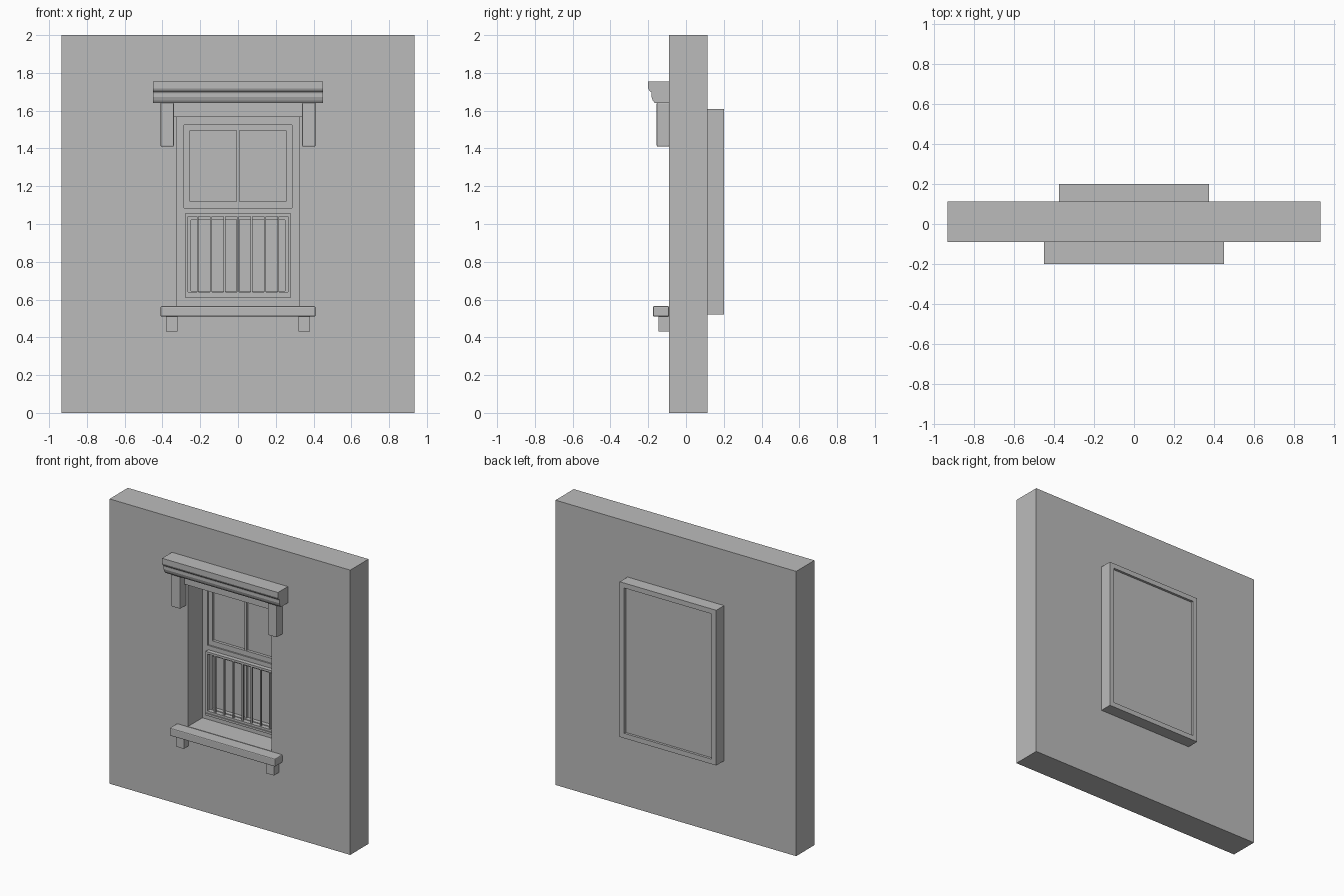
import bpy, bmesh

cube = bpy.data.objects.get("Cube")
if cube:
    bpy.data.objects.remove(cube, do_unlink=True)

stone = bpy.data.materials.new("plain grey")
stone.use_nodes = True
grey = (0.5, 0.5, 0.5, 1)
stone.diffuse_color = grey
stone.node_tree.nodes["Principled BSDF"].inputs["Base Color"].default_value = grey


def finish(name, bm, bevel=0):
    bmesh.ops.recalc_face_normals(bm, faces=bm.faces)
    mesh = bpy.data.meshes.new(name)
    bm.to_mesh(mesh)
    bm.free()
    mesh.materials.append(stone)
    ob = bpy.data.objects.new(name, mesh)
    bpy.context.collection.objects.link(ob)
    if bevel:
        mod = ob.modifiers.new("soft edges", "BEVEL")
        mod.width = bevel
        mod.segments = 2
    return ob


def box(name, x0, x1, y0, y1, z0, z1, bevel=0):
    bm = bmesh.new()
    bmesh.ops.create_cube(bm, size=1)
    for v in bm.verts:
        v.co.x = x1 if v.co.x > 0 else x0
        v.co.y = y1 if v.co.y > 0 else y0
        v.co.z = z1 if v.co.z > 0 else z0
    return finish(name, bm, bevel)


def ring(name, outer, inner, y0, y1):
    """Rectangular frame; outer and inner are (half width, bottom, top)."""
    bm = bmesh.new()
    loops = []
    for y in (y0, y1):
        for w, b, t in (outer, inner):
            loops.append([bm.verts.new((x, y, z))
                          for x, z in ((-w, b), (w, b), (w, t), (-w, t))])
    front_out, front_in, back_out, back_in = loops
    for a, b in ((front_out, front_in), (back_out, back_in),
                 (front_out, back_out), (front_in, back_in)):
        for i in range(4):
            j = (i + 1) % 4
            bm.faces.new((a[i], a[j], b[j], b[i]))
    return finish(name, bm)


def extrude_profile(name, profile, half):
    """Closed y-z profile swept along x."""
    bm = bmesh.new()
    face = bm.faces.new([bm.verts.new((-half, y, z)) for y, z in profile])
    new = bmesh.ops.extrude_face_region(bm, geom=[face])["geom"]
    for v in new:
        if isinstance(v, bmesh.types.BMVert):
            v.co.x = half
    return finish(name, bm)


# Wall with its opening, and the casing behind it
opening = (0.325, 0.565, 1.57)
ring("wall", (0.935, 0, 2), opening, -0.09, 0.113)
ring("rear_casing", (0.375, 0.52, 1.61), (0.34, 0.555, 1.575), 0.113, 0.2)
box("rear_panel", -0.34, 0.34, 0.16, 0.183, 0.555, 1.575)

# Window frame, upper and lower halves
ring("upper_frame", (0.325, 1.055, 1.57), (0.285, 1.085, 1.525), 0.07, 0.16)
ring("lower_frame", (0.325, 0.565, 1.055), (0.25, 0.645, 1.02), 0.07, 0.16)
ring("upper_sash", (0.285, 1.085, 1.525), (0.255, 1.12, 1.495), 0.08, 0.12)
box("upper_pane", -0.255, 0.255, 0.1, 0.11, 1.12, 1.495)
box("lower_pane", -0.25, 0.25, 0.1, 0.11, 0.645, 1.02)
box("upper_glazing_bar", -0.008, 0.008, 0.083, 0.1, 1.12, 1.495)
box("lower_glazing_bar", -0.008, 0.008, 0.083, 0.1, 0.645, 1.02)

# Guard grille in front of the lower half
ring("grille_frame", (0.28, 0.61, 1.055), (0.265, 0.64, 1.04), 0.04, 0.07)
box("grille_foot", -0.28, 0.28, 0.033, 0.04, 0.61, 0.625)
for i in range(-3, 4):
    x = i * 0.071
    box(f"grille_bar_{i + 4}", x - 0.005, x + 0.005, 0.046, 0.058, 0.64, 1.04)

# Moulded cornice and head board
cornice = [(-0.09, 1.755), (-0.2, 1.755), (-0.2, 1.718), (-0.195, 1.707),
           (-0.184, 1.698), (-0.182, 1.69), (-0.182, 1.672),
           (-0.176, 1.655), (-0.165, 1.64), (-0.09, 1.64)]
extrude_profile("cornice", cornice, 0.45)
box("head_board", -0.345, 0.345, -0.108, -0.09, 1.567, 1.64)

# Sill and brackets
box("sill", -0.41, 0.41, -0.175, -0.09, 0.51, 0.565, 0.006)
for side, s in (("left", 1), ("right", -1)):
    a, b = sorted((s * 0.34, s * 0.41))
    box(f"{side}_cornice_bracket", a, b, -0.155, -0.088, 1.41, 1.642, 0.005)
    a, b = sorted((s * 0.32, s * 0.38))
    box(f"{side}_sill_bracket", a, b, -0.145, -0.09, 0.43, 0.512)
